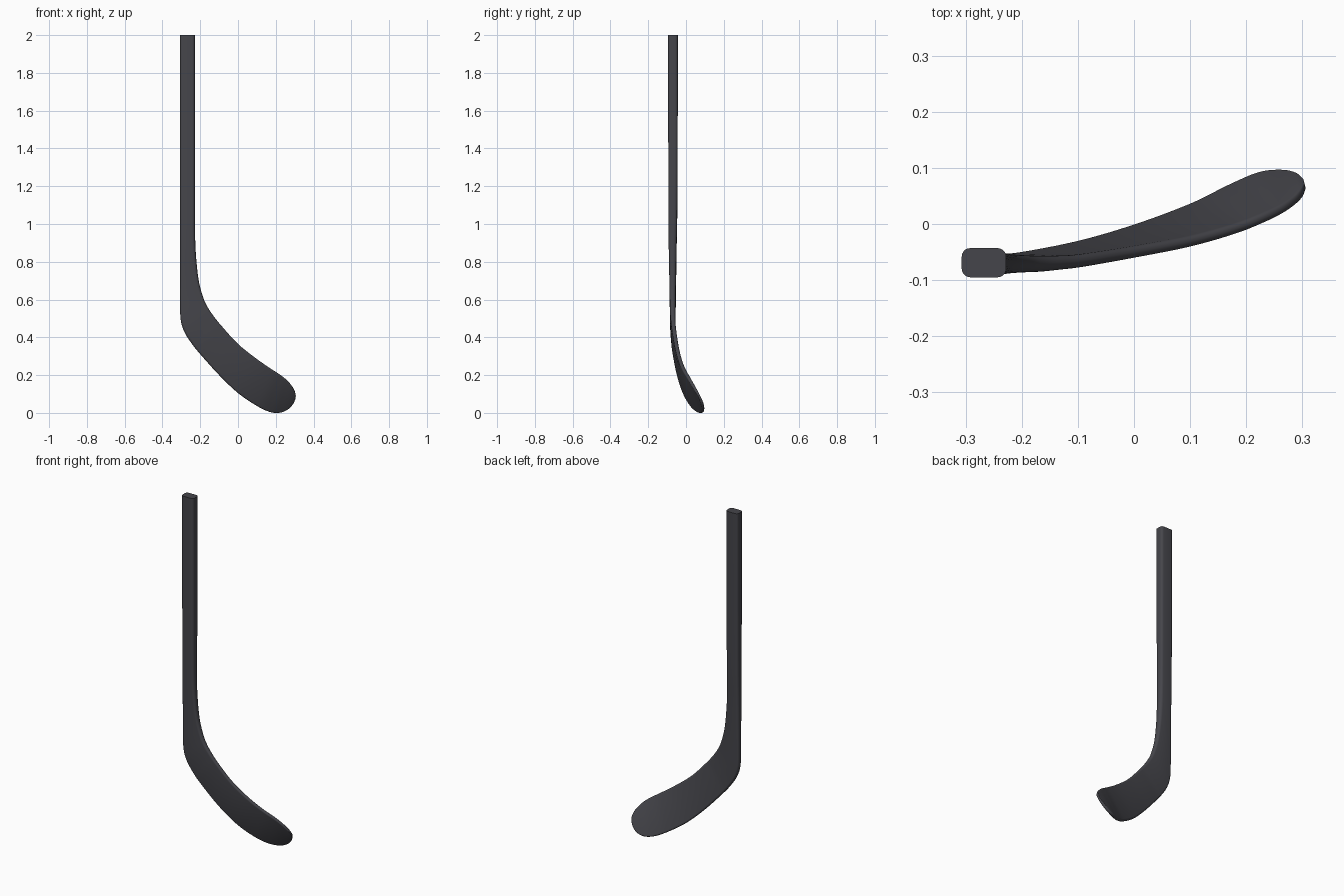
import bpy, bmesh, math
from mathutils import Vector

if "Cube" in bpy.data.objects:
    bpy.data.objects.remove(bpy.data.objects["Cube"])

# Stations from butt to toe: heel-side edge xyz, upper edge xyz, thickness
STATIONS = [
    (-.307, -.069, 2.0, -.228, -.069, 2.0, .052),
    (-.307, -.069, 1.45, -.228, -.069, 1.45, .050),
    (-.307, -.069, 1.08, -.228, -.070, 1.08, .047),
    (-.307, -.070, .88, -.226, -.071, .90, .042),
    (-.307, -.070, .72, -.218, -.071, .78, .037),
    (-.307, -.070, .59, -.205, -.071, .685, .033),
    (-.303, -.070, .49, -.182, -.071, .605, .030),
    (-.282, -.069, .425, -.158, -.071, .555, .028),
    (-.245, -.066, .367, -.125, -.069, .507, .025),
    (-.200, -.060, .311, -.085, -.065, .458, .023),
    (-.100, -.039, .200, .000, -.051, .365, .021),
    (.000, -.009, .105, .100, -.032, .285, .020),
    (.100, .029, .037, .180, -.010, .230, .019),
    (.170, .064, .005, .230, .009, .197, .018),
    (.223, .087, .002, .264, .025, .168, .017),
    (.264, .092, .020, .285, .039, .143, .016),
    (.290, .087, .047, .299, .053, .119, .015),
    (.303, .076, .075, .305, .067, .095, .012),
]
STEPS = 7


def catmull(p0, p1, p2, p3, t):
    return [0.5 * (2 * b + (c - a) * t + (2 * a - 5 * b + 4 * c - d) * t * t
                   + (3 * b - a - 3 * c + d) * t ** 3)
            for a, b, c, d in zip(p0, p1, p2, p3)]


def smooth_stations():
    out, n = [], len(STATIONS)
    for i in range(n - 1):
        quad = [STATIONS[min(max(i + k, 0), n - 1)] for k in (-1, 0, 1, 2)]
        out += [catmull(*quad, s / STEPS) for s in range(STEPS)]
    return out + [list(STATIONS[-1])]


def rounded_rect(w, t, r, seg=5):
    pts = []
    for k, (sx, sy) in enumerate([(1, 1), (-1, 1), (-1, -1), (1, -1)]):
        for j in range(seg + 1):
            a = math.pi / 2 * (k + j / seg)
            pts.append((sx * (w / 2 - r) + r * math.cos(a),
                        sy * (t / 2 - r) + r * math.sin(a)))
    return pts


# Shaft and curved blade as one loft
rows = smooth_stations()
mids = [(Vector(r[:3]) + Vector(r[3:6])) / 2 for r in rows]
bm = bmesh.new()
rings = []
for i, r in enumerate(rows):
    low, up = Vector(r[:3]), Vector(r[3:6])
    u = (up - low).normalized()
    tangent = mids[min(i + 1, len(rows) - 1)] - mids[max(i - 1, 0)]
    v = tangent.cross(u).normalized()
    width, thick = (up - low).length, r[6]
    blend = min(1, max(0, (1.1 - mids[i].z) / 0.7))
    radius = min(.015 * (1 - blend) + .47 * thick * blend, .47 * thick, .47 * width)
    rings.append([bm.verts.new(mids[i] + u * a + v * b)
                  for a, b in rounded_rect(width, thick, radius)])
for a, b in zip(rings, rings[1:]):
    for j in range(len(a)):
        k = (j + 1) % len(a)
        bm.faces.new((a[j], a[k], b[k], b[j]))
bm.faces.new(rings[0])
bm.faces.new(rings[-1])
bmesh.ops.recalc_face_normals(bm, faces=bm.faces)

mesh = bpy.data.meshes.new("hockey_stick")
bm.to_mesh(mesh)
bm.free()
stick = bpy.data.objects.new("hockey_stick", mesh)
bpy.context.collection.objects.link(stick)

mat = bpy.data.materials.new("charcoal")
mat.diffuse_color = (.06, .06, .07, 1)
mat.use_nodes = True
mat.node_tree.nodes["Principled BSDF"].inputs["Base Color"].default_value = mat.diffuse_color
mesh.materials.append(mat)

bpy.context.view_layer.objects.active = stick
stick.select_set(True)
bpy.ops.object.shade_smooth_by_angle(angle=math.radians(40))
